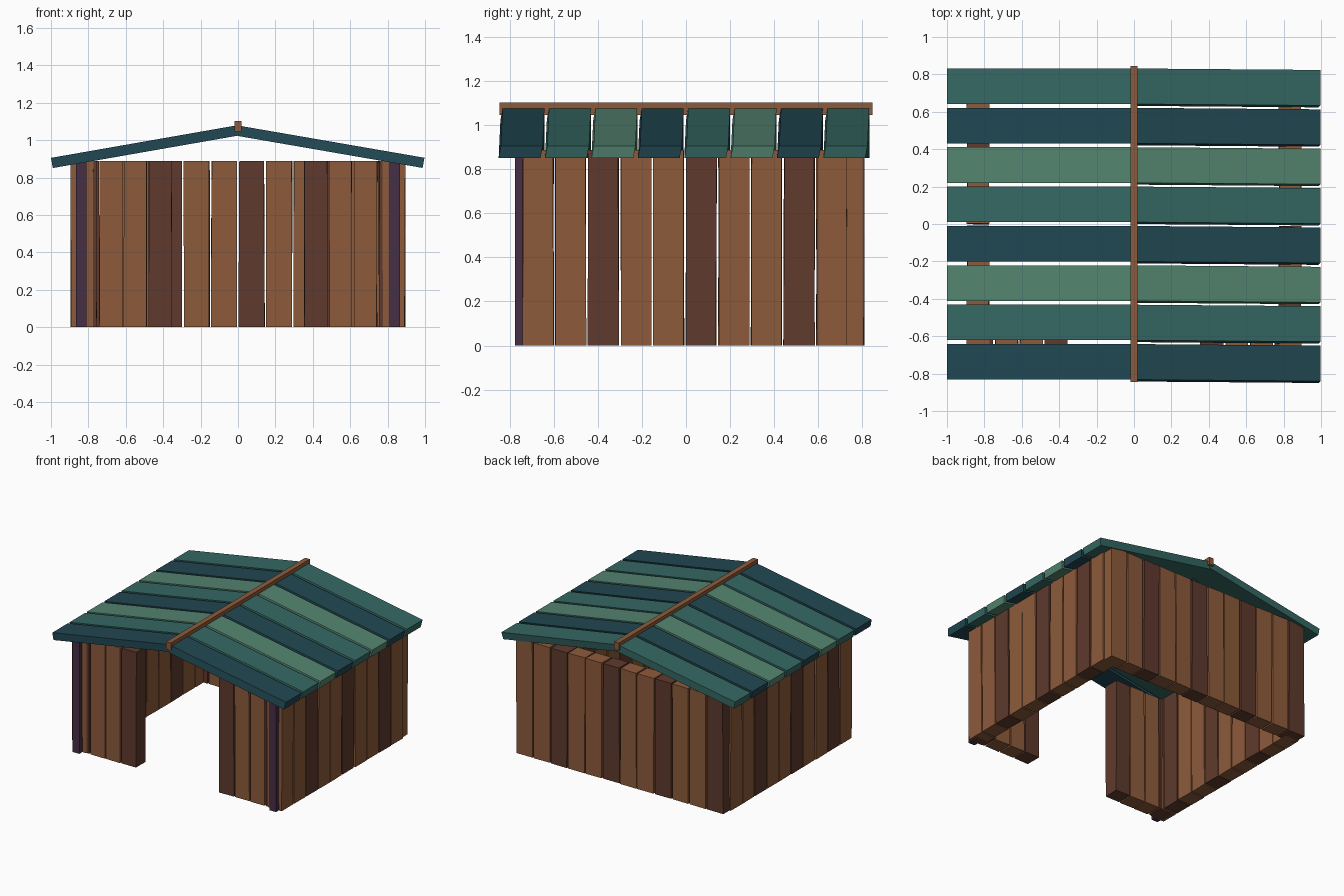
import bpy
import bmesh
import random
from mathutils import Vector

random.seed(4)
cube = bpy.data.objects.get("Cube")
if cube:
    bpy.data.objects.remove(cube, do_unlink=True)


def material(name, rgb):
    lin = [((c / 255 + 0.055) / 1.055) ** 2.4 for c in rgb]
    m = bpy.data.materials.new(name)
    m.use_nodes = True
    m.diffuse_color = (*lin, 1)
    m.node_tree.nodes["Principled BSDF"].inputs["Base Color"].default_value = (*lin, 1)
    return m


brown = material("brown wood", (141, 91, 59))
dark_brown = material("dark brown wood", (95, 58, 45))
purple = material("purple wood", (70, 46, 70))
teals = [material("dark teal", (33, 71, 82)),
         material("mid teal", (53, 104, 99)),
         material("light teal", (84, 132, 112))]


def box(name, lo, hi, mat, jitter=0.0, reshape=None):
    """Box between two corners, with slightly uneven upright edges."""
    lo, hi = Vector(lo), Vector(hi)
    mesh = bpy.data.meshes.new(name)
    bm = bmesh.new()
    bmesh.ops.create_cube(bm, size=1)
    for v in bm.verts:
        v.co = (lo + hi) / 2 + v.co * (hi - lo)
        v.co.x += random.uniform(-jitter, jitter)
        v.co.y += random.uniform(-jitter, jitter)
        if reshape:
            reshape(v.co)
    bm.to_mesh(mesh)
    bm.free()
    mesh.materials.append(mat)
    ob = bpy.data.objects.new(name, mesh)
    bpy.context.collection.objects.link(ob)
    return ob


HEIGHT = 0.888
GAP = 0.005
JIT = 0.003


def wall(name, axis, start, end, count, inner, outer, dark_step):
    """Row of upright planks along x or y, every third one dark."""
    pitch = (end - start) / count
    for i in range(count):
        a, b = start + i * pitch + GAP, start + (i + 1) * pitch - GAP
        lo, hi = (a, inner, 0), (b, outer, HEIGHT)
        if axis == "y":
            lo, hi = (inner, a, 0), (outer, b, HEIGHT)
        mat = dark_brown if i % 3 == dark_step else brown
        box(f"{name}_plank_{i + 1}", lo, hi, mat, JIT)


# Walls: the front is split by a wide doorway
wall("back_wall", "x", -0.885, 0.885, 12, 0.69, 0.807, 0)
wall("left_wall", "y", -0.745, 0.735, 10, 0.775, 0.893, 2)
wall("right_wall", "y", -0.745, 0.735, 10, -0.893, -0.775, 1)
wall("front_wall_right", "x", -0.88, -0.35, 4, -0.735, -0.615, 0)
wall("front_wall_left", "x", 0.35, 0.88, 4, -0.735, -0.615, 0)

# Front corner posts
for side, label in ((1, "left"), (-1, "right")):
    x = side * 0.838
    box(f"front_post_{label}", (x - 0.028, -0.775, 0), (x + 0.028, -0.73, 0.88), purple)


# Roof boards slope down from the ridge on both sides
def slope_right(co):
    top = co.z > 0
    co.x = co.x if top or co.x > -0.5 else -0.99
    co.z = co.z + 1.08 - 0.175 * abs(co.x)


def slope_left(co):
    top = co.z > 0
    co.x = co.x if top or co.x < 0.5 else 0.987
    co.y -= 0.008 * co.x + (0 if top else 0.01)
    co.z = co.z + 1.078 - 0.173 * abs(co.x)


for i in range(8):
    y = -0.737 + i * 0.2105
    mat = teals[i % 3]
    for label, x0, x1, fn in (("right", -1, 0, slope_right), ("left", 0, 0.997, slope_left)):
        box(f"roof_board_{label}_{i + 1}", (x0, y - 0.095, -0.056), (x1, y + 0.095, 0.0001),
            mat, 0, fn)

# Ridge beam
box("ridge_beam", (-0.02, -0.846, 1.045), (0.02, 0.846, 1.103), brown)
